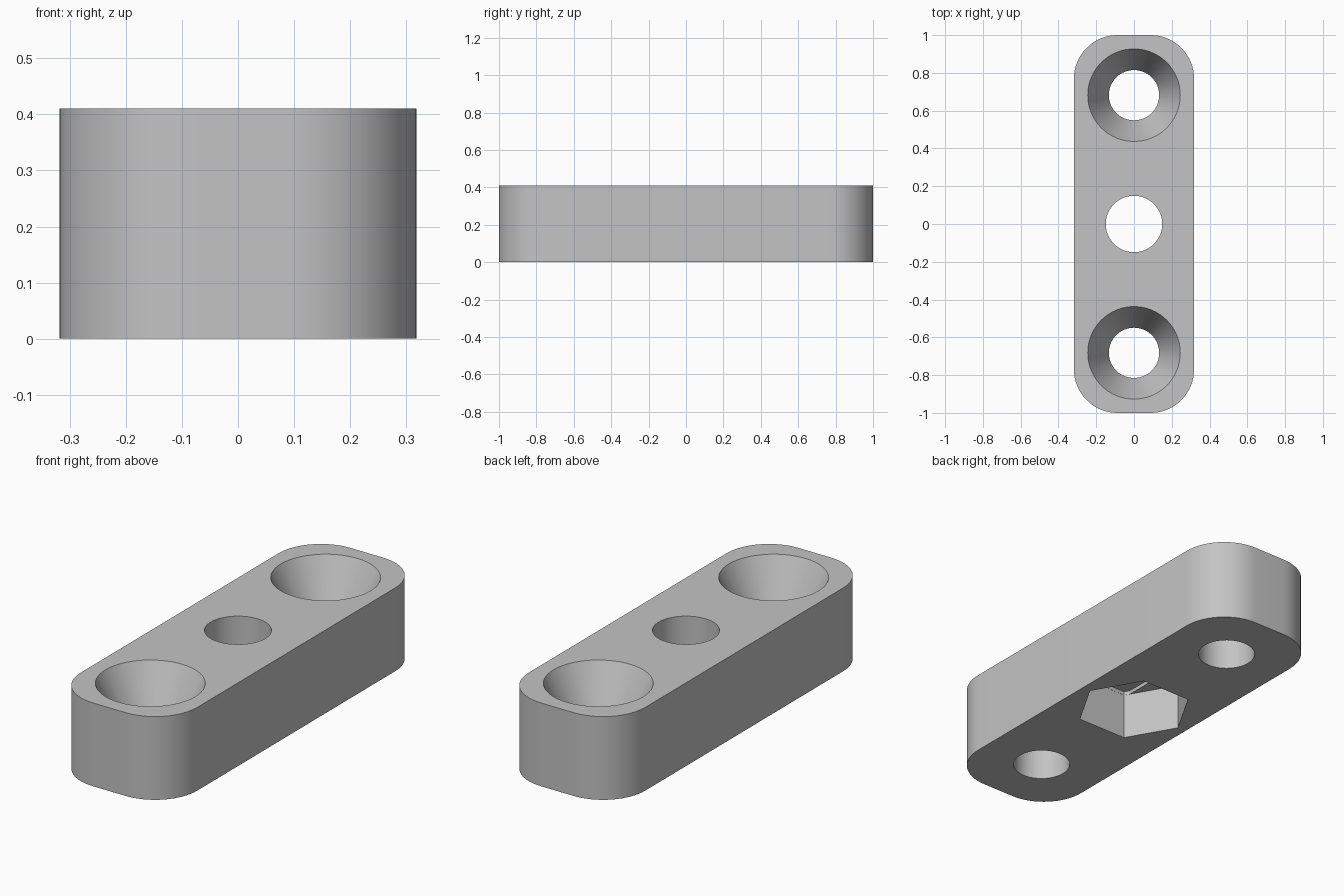
import bpy
import bmesh
from math import sin, cos, pi, radians

HALF_W, HALF_L, HEIGHT, CORNER = 0.318, 1.0, 0.41, 0.23
SCREW_Y, SCREW_R, SINK_R, SINK_Z = 0.682, 0.133, 0.245, 0.175
BOLT_R, HEX_R, HEX_Z = 0.15, 0.272, 0.232
SLOT_Z = HEX_Z + 0.018

if "Cube" in bpy.data.objects:
    bpy.data.objects.remove(bpy.data.objects["Cube"])

grey = bpy.data.materials.new("light grey")
grey.use_nodes = True
grey.diffuse_color = (0.55, 0.55, 0.55, 1)
grey.node_tree.nodes["Principled BSDF"].inputs["Base Color"].default_value = grey.diffuse_color


def ring(radius, sides, cx=0.0, cy=0.0):
    return [(cx + radius * cos(2 * pi * i / sides), cy + radius * sin(2 * pi * i / sides))
            for i in range(sides)]


def loft(name, sections):
    """Closed solid through (outline, z) sections with equal point counts."""
    bm = bmesh.new()
    loops = [[bm.verts.new((x, y, z)) for x, y in outline] for outline, z in sections]
    for low, high in zip(loops, loops[1:]):
        n = len(low)
        for i in range(n):
            j = (i + 1) % n
            bm.faces.new((low[i], low[j], high[j], high[i]))
    bm.faces.new(loops[0][::-1])
    bm.faces.new(loops[-1])
    mesh = bpy.data.meshes.new(name)
    bm.to_mesh(mesh)
    bm.free()
    mesh.materials.append(grey)
    obj = bpy.data.objects.new(name, mesh)
    bpy.context.collection.objects.link(obj)
    return obj


# Rounded bar
outline = []
for k, (sx, sy) in enumerate([(1, 1), (-1, 1), (-1, -1), (1, -1)]):
    for i in range(17):
        a = (k + i / 16) * pi / 2
        outline.append((sx * (HALF_W - CORNER) + CORNER * cos(a),
                        sy * (HALF_L - CORNER) + CORNER * sin(a)))
bar = loft("mounting_bar", [(outline, 0), (outline, HEIGHT)])

# Countersunk screw holes
cutters = []
for label, y in (("front", -SCREW_Y), ("back", SCREW_Y)):
    over = 0.05
    wide = SINK_R + over * (SINK_R - SCREW_R) / (HEIGHT - SINK_Z)
    cutters.append(loft(label + "_screw_cutter", [
        (ring(SCREW_R, 64, cy=y), -over),
        (ring(SCREW_R, 64, cy=y), SINK_Z),
        (ring(wide, 64, cy=y), HEIGHT + over)]))

# Hexagonal nut pocket, shallow step above it, and the bolt hole
hexagon = ring(HEX_R, 6)
cutters.append(loft("nut_pocket_cutter", [(hexagon, -0.05), (hexagon, HEX_Z)]))

inner = HEX_R - 0.001
step = []
for sx, sy in [(1, 1), (-1, 1), (-1, -1), (1, -1)]:
    pair = [(sx * BOLT_R, sy * (inner - BOLT_R) * 3 ** 0.5),
            (sx * inner / 2, sy * inner * cos(pi / 6))]
    step += pair if sx * sy > 0 else pair[::-1]
cutters.append(loft("pocket_step_cutter", [(step, 0.1), (step, SLOT_Z)]))

bolt = ring(BOLT_R - 0.0005, 64)
cutters.append(loft("bolt_hole_cutter", [(bolt, 0.1), (bolt, HEIGHT + 0.05)]))

# Cut the holes, then remove the cutters
bpy.ops.object.select_all(action="DESELECT")
bpy.context.view_layer.objects.active = bar
bar.select_set(True)
for cutter in cutters:
    mod = bar.modifiers.new("cut", "BOOLEAN")
    mod.operation = "DIFFERENCE"
    mod.solver = "EXACT"
    mod.object = cutter
    bpy.ops.object.modifier_apply(modifier=mod.name)
    bpy.data.objects.remove(cutter)

bpy.ops.object.shade_smooth_by_angle(angle=radians(25))
